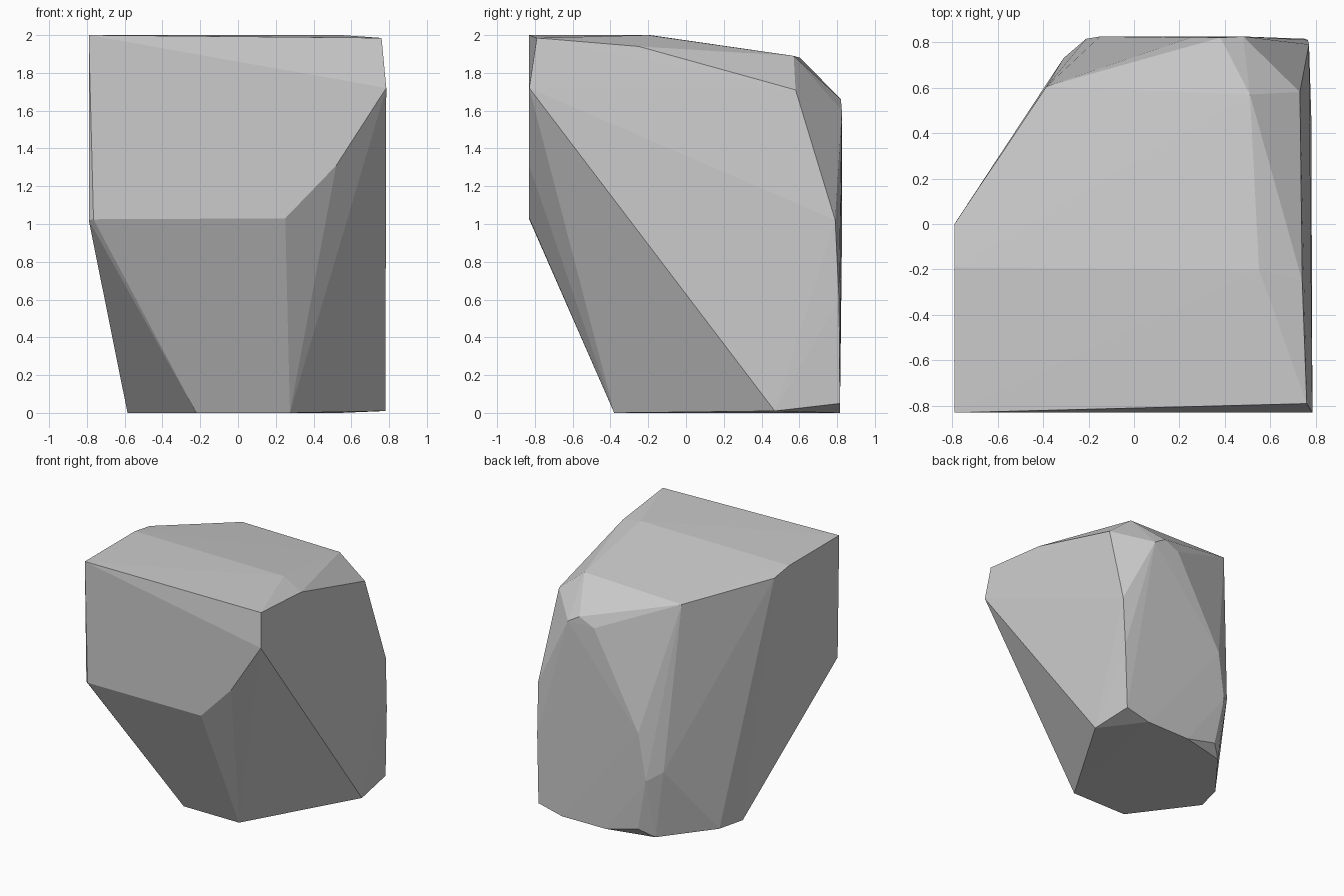
import bpy
import bmesh
from mathutils import Vector

default_cube = bpy.data.objects.get("Cube")
if default_cube:
    bpy.data.objects.remove(default_cube, do_unlink=True)


def flat_material(name, colour):
    material = bpy.data.materials.new(name)
    material.use_nodes = True
    material.diffuse_color = colour
    shader = material.node_tree.nodes["Principled BSDF"]
    shader.inputs["Base Color"].default_value = colour
    shader.inputs["Roughness"].default_value = 0.9
    return material


def hull_object(name, groups, material):
    """Wrap a faceted convex skin around the corner points (in hundredths)."""
    bm = bmesh.new()
    for corners in groups:
        for corner in corners:
            bm.verts.new(Vector(corner) / 100)
    result = bmesh.ops.convex_hull(bm, input=bm.verts[:])
    unused = {e for e in result["geom_interior"] + result["geom_unused"]
              if isinstance(e, bmesh.types.BMVert)}
    bmesh.ops.delete(bm, geom=list(unused), context="VERTS")
    bmesh.ops.recalc_face_normals(bm, faces=bm.faces[:])
    mesh = bpy.data.meshes.new(name)
    bm.to_mesh(mesh)
    bm.free()
    mesh.materials.append(material)
    rock = bpy.data.objects.new(name, mesh)
    bpy.context.collection.objects.link(rock)
    return rock


# Broad cleaved front face, with its lower right corner broken away
front_face = [(-79, -83, 200), (76, -79, 198.5), (78.5, -83, 172),
              (52, -83, 131), (25, -83, 103), (-76.5, -83, 102.5),
              (-79, -81, 102)]

# Nearly level top that tips down towards the back
top_face = [(-79, -19, 200), (-79, 0, 197), (55, -20, 200),
            (74, -25, 194), (51, 57, 189), (73, 58, 171),
            (-38.5, 60.5, 188)]

# Upright back with a chipped corner
back_face = [(38, 82, 166), (48, 82.5, 160), (25, 82, 160),
             (77, 79, 102), (76.5, 81, 60), (-15, 82.5, 86),
             (-21, 81.5, 48), (-31, 73, 55)]

# Small base outline, undercut at the front
base = [(-22, -38, 0), (27.5, -38, 0), (78, 47, 1), (75, 81.5, 5),
        (54, 81.5, 0), (15, 81, 0), (-13, 80, 7), (-23, 72, 0),
        (-53, 33, 0), (-58.5, 11, 0)]

stone_grey = flat_material("stone grey", (0.6, 0.6, 0.6, 1))
hull_object("boulder", [front_face, top_face, back_face, base], stone_grey)
